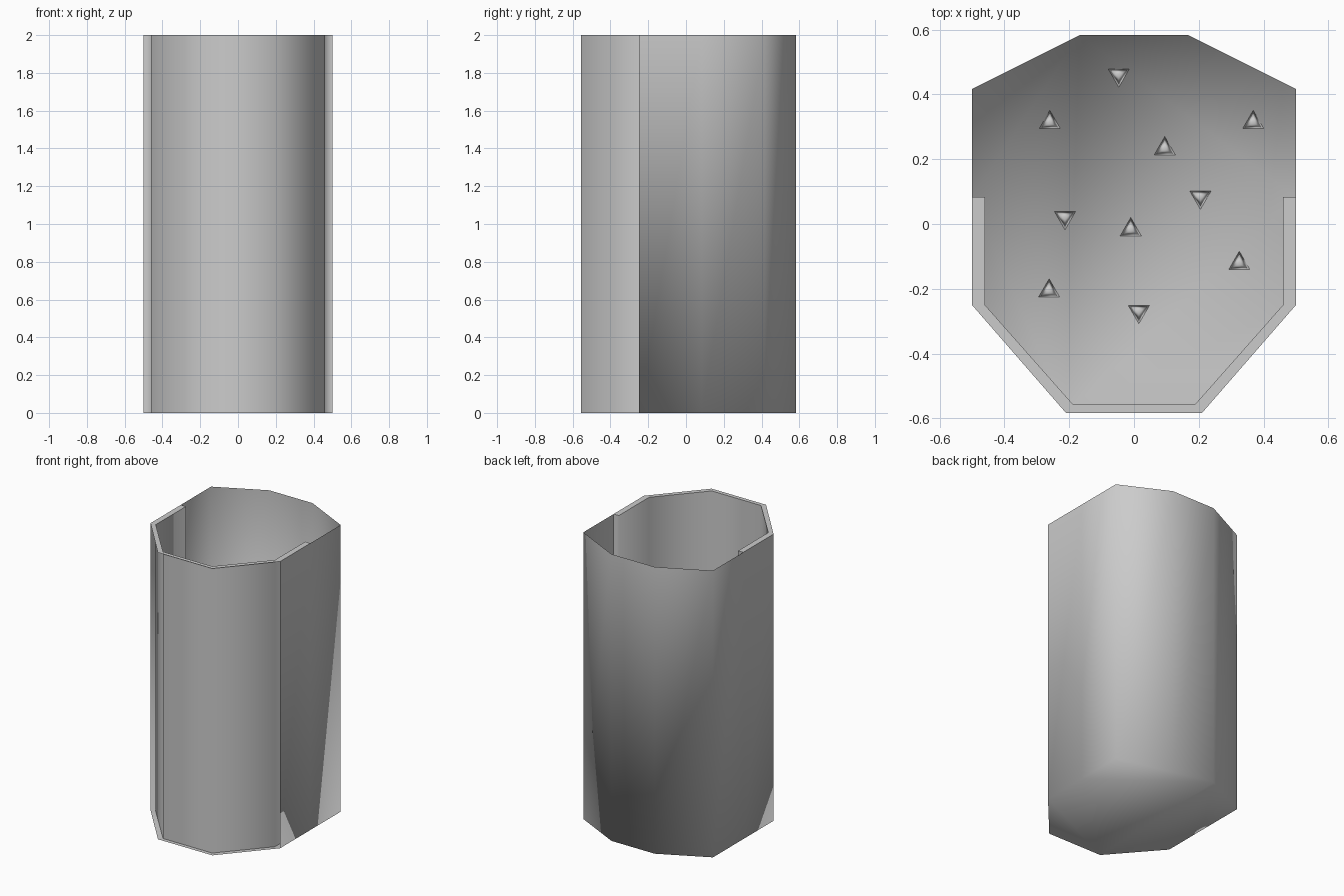
import bpy, bmesh, math
from mathutils import Matrix

if "Cube" in bpy.data.objects:
    bpy.data.objects.remove(bpy.data.objects["Cube"])

H = 2.0


def finish(bm, name, smooth):
    for f in bm.faces:
        f.smooth = smooth
    me = bpy.data.meshes.new(name)
    bm.to_mesh(me)
    bm.free()
    ob = bpy.data.objects.new(name, me)
    bpy.context.collection.objects.link(ob)
    return ob


def mirrored(half):
    # right half, front to back or back to front, completed on the left
    return half + [(-x, y) for x, y in reversed(half)]


def ring(bm, pts, z):
    return [bm.verts.new((x, y, z)) for x, y in pts]


# tank: sheet rear wall with a floor that shares its lower vertices
bm = bmesh.new()
path = mirrored([(0.5, -0.25), (0.5, 0.083), (0.5, 0.417), (0.167, 0.583)])
low, high = ring(bm, path, 0), ring(bm, path, H)
for i in range(len(path) - 1):
    bm.faces.new((low[i], low[i + 1], high[i + 1], high[i]))
front = ring(bm, [(-0.21, -0.583), (0.21, -0.583)], 0)
bm.faces.new(list(reversed(low + front)))
finish(bm, "rear_wall_and_floor", True)

# inner front panel with short returns to the side walls
outer = mirrored([(0.5, 0.083), (0.5, -0.25), (0.21, -0.583)])
inner = mirrored([(0.46, 0.083), (0.46, -0.25), (0.19, -0.555)])
bm = bmesh.new()
path = [outer[0]] + inner + [outer[-1]]
low, high = ring(bm, path, 0), ring(bm, path, H)
for i in range(len(path) - 1):
    bm.faces.new((low[i], high[i], high[i + 1], low[i + 1]))
bmesh.ops.reverse_faces(bm, faces=bm.faces)
finish(bm, "front_panel", True)

# flat rim on top of the front panel
bm = bmesh.new()
a, b = ring(bm, outer, H), ring(bm, inner, H)
for i in range(len(outer) - 1):
    bm.faces.new((a[i], b[i], b[i + 1], a[i + 1]))
bmesh.ops.recalc_face_normals(bm, faces=bm.faces)
finish(bm, "front_rim", True)

# small three-sided chips scattered over the floor
up = [(-0.26, 0.313), (0.368, 0.313), (0.095, 0.232), (-0.01, -0.018), (0.325, -0.122), (-0.262, -0.207)]
down = [(-0.047, 0.46), (0.205, 0.083), (-0.213, 0.02), (0.015, -0.27)]
bm = bmesh.new()
for spots, turn in ((up, 0), (down, 180)):
    for x, y in spots:
        bmesh.ops.create_cone(
            bm, segments=3, radius1=0.038, radius2=0, depth=0.055, cap_ends=True,
            matrix=Matrix.Translation((x, y, 0.032)) @ Matrix.Rotation(math.radians(turn), 4, 'Z'))
bmesh.ops.remove_doubles(bm, verts=bm.verts, dist=1e-5)
finish(bm, "floor_chips", True)
